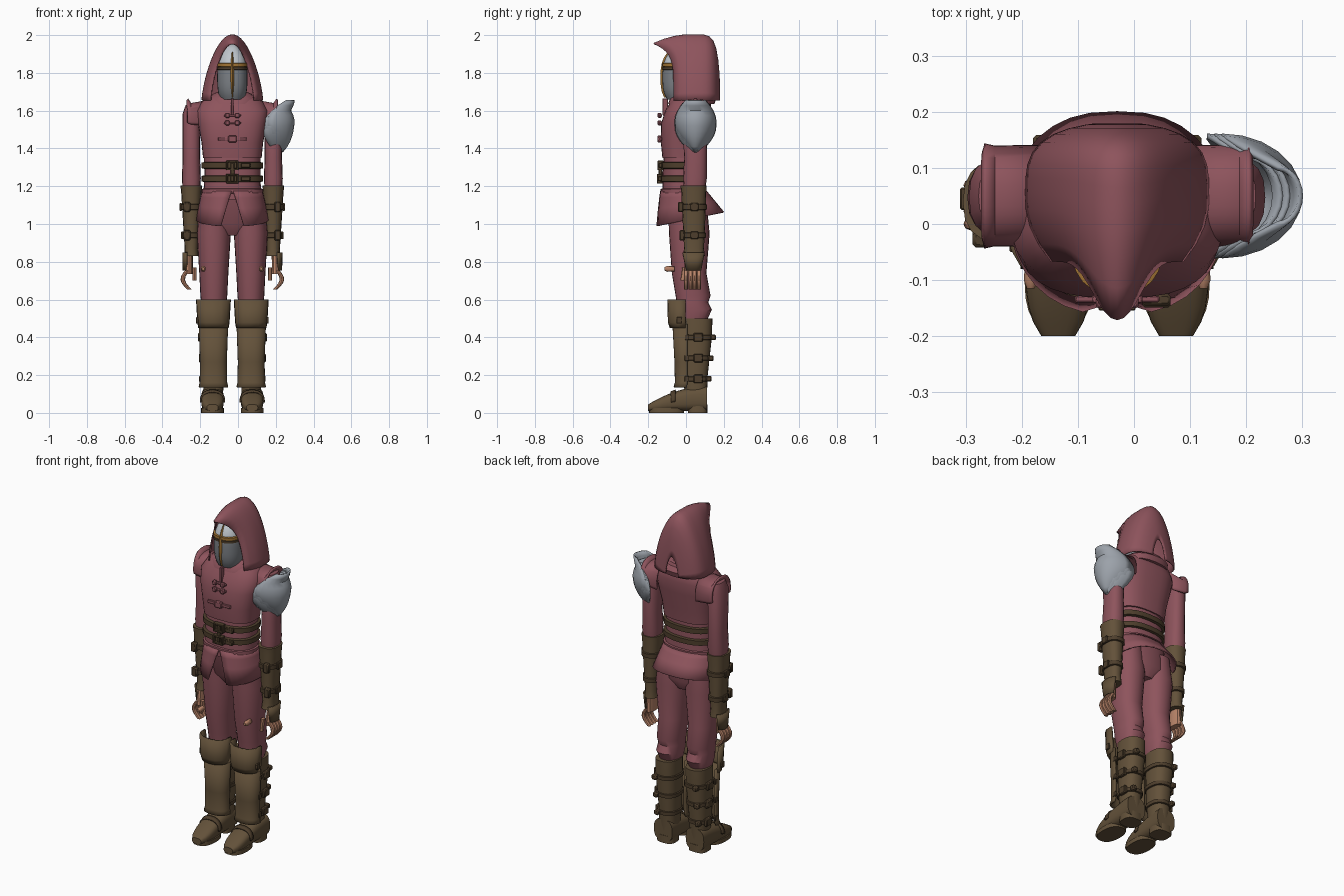
import bpy, bmesh, math
from math import sin, cos, pi, sqrt, copysign

cube = bpy.data.objects.get("Cube")
if cube:
    bpy.data.objects.remove(cube, do_unlink=True)

CENTRE = -.03  # x of the body's centre line
SIDES = ((1, "left"), (-1, "right"))
FRONT_HALF = (-1.7, 1.7)
made = []


def material(name, *rgb):
    mat = bpy.data.materials.new(name)
    mat.use_nodes = True
    mat.diffuse_color = (*rgb, 1)
    mat.node_tree.nodes["Principled BSDF"].inputs["Base Color"].default_value = mat.diffuse_color
    return mat


CLOTH = material("maroon cloth", .27, .088, .108)
LEATHER = material("brown leather", .125, .083, .042)
STRAP = material("dark strap leather", .075, .048, .025)
STEEL = material("steel", .33, .36, .4)
PALE = material("pale steel", .52, .56, .6)
VISOR = material("visor grey", .2, .215, .235)
GOLD = material("gold", .37, .18, .035)
SKIN = material("skin", .48, .23, .14)


def finish(name, bm, mat, thick=0):
    bmesh.ops.recalc_face_normals(bm, faces=bm.faces)
    mesh = bpy.data.meshes.new(name)
    bm.to_mesh(mesh)
    bm.free()
    mesh.materials.append(mat)
    obj = bpy.data.objects.new(name, mesh)
    bpy.context.collection.objects.link(obj)
    if thick:
        shell = obj.modifiers.new("Thickness", "SOLIDIFY")
        shell.thickness = thick
        shell.offset = 0
    made.append(obj)
    return obj


def skin_rows(name, rows, mat, solid=False, thick=0):
    """Join rows of points; solid closes each row and caps the ends."""
    bm = bmesh.new()
    verts = [[bm.verts.new(point) for point in row] for row in rows]
    count = len(rows[0])
    for low, high in zip(verts, verts[1:]):
        for i in range(count if solid else count - 1):
            j = (i + 1) % count
            bm.faces.new((low[i], low[j], high[j], high[i]))
    if solid:
        bm.faces.new(verts[0])
        bm.faces.new(verts[-1])
    return finish(name, bm, mat, thick)


def ring(position, half, front, back):
    return position, half, front, back


def loft(name, rings, mat, side=1, x=0, axis="z", power=2.4, segments=24, arc=None, thick=0):
    """Skin rounded cross-sections; arc keeps only a span of angles."""
    start, end = arc or (0, 2 * pi)
    rows = []
    for position, half, front, back in rings:
        row = []
        for i in range(segments + 1 if arc else segments):
            angle = start + (end - start) * i / segments
            across, along = (copysign(abs(c) ** (2 / power), c) for c in (sin(angle), cos(angle)))
            u, v = x + half * across, (front + back) / 2 - (back - front) / 2 * along
            px, py, pz = {"z": (u, v, position), "y": (u, position, v), "x": (position, u, v)}[axis]
            row.append((CENTRE + side * px, py, pz))
        rows.append(row)
    return skin_rows(name, rows, mat, not arc, thick)


def section(rings, z):
    """Half width, front and back of a lofted part at a height."""
    for a, b in zip(rings, rings[1:]):
        low, high = sorted((a, b))
        if low[0] <= z <= high[0]:
            t = (z - low[0]) / (high[0] - low[0])
            return [p + (q - p) * t for p, q in zip(low[1:], high[1:])]


def strap(name, rings, z, height, mat, side=1, x=0, out=.007):
    """Wrap a band around a lofted part."""
    half, front, back = section(rings, z)
    rows = [ring(z + edge * height / 2, half + grow, front - grow, back + grow)
            for edge, grow in ((-1, 0), (-.8, out), (.8, out), (1, 0))]
    loft(name, rows, mat, side, x)
    return half + out, front - out, back + out


def box(name, mat, side, x, y, z, *size):
    bm = bmesh.new()
    bmesh.ops.create_cube(bm, size=1)
    for v in bm.verts:
        v.co = [c + p * s for c, p, s in zip((CENTRE + side * x, y, z), v.co, size)]
    bmesh.ops.bevel(bm, geom=bm.edges[:], offset=min(size) / 5, segments=1, affect="EDGES")
    finish(name, bm, mat)


# Torso, cropped jacket and pelvis
waist = [ring(1.13, half=.155, front=-.125, back=.1), ring(1.25, half=.148, front=-.125, back=.09),
         ring(1.4, half=.15, front=-.115, back=.095)]
loft("waist_tunic", waist, CLOTH)
loft("jacket", [ring(1.35, half=.155, front=-.125, back=.1), ring(1.43, half=.163, front=-.133, back=.11),
                ring(1.53, half=.182, front=-.132, back=.128), ring(1.6, half=.19, front=-.11, back=.136),
                ring(1.65, half=.16, front=-.08, back=.13), ring(1.7, half=.08, front=-.05, back=.1)],
     CLOTH, power=2.7, segments=32)
loft("pelvis", [ring(.94, half=.05, front=-.05, back=.09), ring(1, half=.15, front=-.09, back=.12),
                ring(1.17, half=.155, front=-.12, back=.105)], CLOTH)
strap("skirt_waistband", waist, 1.175, .025, CLOTH, out=.01)

# Flared skirt, split at the front and shorter at the back
skirt = []
for t in (0, .2, .5, 1):
    split = .01 + .23 * t
    front, back = -.133 - .025 * t, .105 + .093 * t
    row = []
    for i in range(33):
        angle = split + (2 * pi - 2 * split) * i / 32
        drop = (.15 + .037 * cos(angle)) * t
        across = copysign(abs(sin(angle)) ** .8, sin(angle))
        row.append((CENTRE + (.157 + .033 * t) * across,
                    (front + back) / 2 - (back - front) / 2 * cos(angle), 1.175 - drop))
    skirt.append(row)
skin_rows("tunic_skirt", skirt, CLOTH, thick=.008)

# Belts with framed buckles
for z in (1.24, 1.31):
    half, front, back = strap("belt", waist, z, .036, STRAP, out=.014)
    for side, word in SIDES:
        box(word + "_belt_buckle_side", STRAP, side, .028, front, z, .01, .03, .05)
        box("belt_buckle_bar", STRAP, side, 0, front, z + side * .02, .06, .03, .01)
    box("belt_tongue", STRAP, 1, .07, front, z, .05, .02, .026)
box("belt_link", STRAP, 1, 0, front, 1.275, .022, .02, .1)

# Chest fastenings
box("collar_cord", CLOTH, 1, 0, -.11, 1.62, .014, .03, .09)
for z in (1.535, 1.575):
    box("chest_strap", CLOTH, 1, 0, -.134, z, .09, .014, .012)
    for side, word in SIDES:
        box(word + "_chest_toggle", CLOTH, side, .026, -.14, z, .024, .02, .026)
box("chest_buckle", CLOTH, 1, 0, -.14, 1.45, .045, .022, .036)
box("chest_buckle_strap", CLOTH, 1, 0, -.134, 1.45, .15, .012, .018)

# Hood: arches from the peaked brim to the rounded back
hood = []
for i in range(13):
    t = sin(pi / 2 * i / 12)
    u = (t - .45) / (.45 if t < .45 else .56)
    width, height = .16 * (1 - .28 * u * u), .345 - .045 * u * u
    if u > 0:
        width, height = .16 * sqrt(1 - u ** 4), .345 * sqrt(1 - u ** 6)
    arch = []
    for j in range(29):
        angle = pi * j / 28
        rise = sin(angle)
        arch.append((CENTRE + width * cos(angle) * (1 - .22 * rise),
                     .24 * t - .065 - .105 * (1 - t) ** 2 * rise ** 6, 1.655 + height * rise))
    hood.append(arch)
skin_rows("hood", hood, CLOTH, thick=.008)
loft("hood_collar", [ring(1.635, half=.14, front=-.095, back=.15), ring(1.665, half=.135, front=-.085, back=.16),
                     ring(1.69, half=.1, front=-.06, back=.14)], CLOTH)

# Mask with visor, eye slit, brow band and crest
mask = []
for i in range(17):
    t = i / 16
    swell = 1 - 3 * abs(t - .4) ** 3
    mask.append(ring(1.66 + .29 * t, half=.08 * swell, front=-.125 * swell, back=.06))
face = loft("face_mask", mask, PALE, power=2.2)
face.data.materials.append(VISOR)
for polygon in face.data.polygons:
    polygon.material_index = int(polygon.center.z < 1.84)
strap("brow_band", mask, 1.842, .02, GOLD, out=.006)
strap("eye_slit", mask, 1.824, .016, STRAP, out=.003)
crest = []
for i in range(9):
    z = 1.67 + .03 * i
    crest.append(ring(z, half=.003 + .015 * sin(pi * i / 8), front=section(mask, z)[1] - .01, back=-.06))
loft("mask_crest", crest, GOLD, power=1.6, segments=12)

# Arm and leg profiles
sleeve = [ring(1.63, half=.03, front=0, back=.1), ring(1.58, half=.047, front=-.02, back=.115),
          ring(1.35, half=.046, front=-.01, back=.11), ring(1.24, half=.05, front=-.015, back=.11),
          ring(1.17, half=.045, front=-.01, back=.1)]
gauntlet = [ring(1.205, half=.058, front=-.03, back=.11), ring(1.17, half=.054, front=-.025, back=.107),
            ring(.96, half=.041, front=-.015, back=.1), ring(.87, half=.035, front=-.01, back=.095),
            ring(.83, half=.038, front=-.018, back=.1)]
trouser = [ring(1.1, half=.075, front=-.095, back=.11), ring(.95, half=.09, front=-.09, back=.125),
           ring(.74, half=.077, front=-.075, back=.108), ring(.62, half=.071, front=-.055, back=.13),
           ring(.585, half=.067, front=-.05, back=.118), ring(.545, half=.07, front=-.045, back=.137),
           ring(.47, half=.05, front=-.03, back=.1)]
boot = [ring(.07, half=.05, front=0, back=.11), ring(.2, half=.055, front=-.02, back=.115),
        ring(.4, half=.065, front=-.02, back=.137), ring(.5, half=.065, front=-.02, back=.14)]
greave = [ring(.135, half=.073, front=-.06, back=.05), ring(.16, half=.067, front=-.053, back=.05),
          ring(.27, half=.065, front=-.055, back=.05), ring(.47, half=.072, front=-.066, back=.06)]
knee = [ring(.45, half=.075, front=-.08, back=.05), ring(.48, half=.08, front=-.09, back=.06),
        ring(.6, half=.087, front=-.093, back=.06)]

for side, word in SIDES:
    # Arms
    loft(word + "_shoulder_cap", [ring(.13, .085, 1.46, 1.65), ring(.22, .084, 1.48, 1.635),
                                  ring(.238, .088, 1.48, 1.66)],
         CLOTH, side, .05, "x", arc=(pi * .4, pi * 1.6), thick=.012)
    loft(word + "_sleeve", sleeve, CLOTH, side, .217, segments=16)
    loft(word + "_gauntlet", gauntlet, LEATHER, side, .217, segments=16)
    loft(word + "_hand_guard", [ring(.85, half=.041, front=-.02, back=.1), ring(.755, half=.04, front=0, back=.08)],
         LEATHER, side, .22, segments=10, arc=(.4, pi - .4), thick=.008)
    for z in (.94, 1.09):
        half, front, back = strap(word + "_gauntlet_strap", gauntlet, z, .03, STRAP, side, .217)
        box(word + "_gauntlet_buckle", STRAP, side, .24, front, z, .035, .028, .055)
        box(word + "_gauntlet_stud", STRAP, side, .217 + half, .045, z, .014, .04, .04)
    # Hands with curled fingers
    loft(word + "_palm", [ring(.85, half=.022, front=0, back=.075), ring(.735, half=.02, front=-.012, back=.078)],
         SKIN, side, .23, segments=12)
    for finger in range(4):
        y = .023 * finger
        rows = []
        for i in range(7):
            bend = .03 * sin(pi * i / 6)
            rows += [[(CENTRE + side * (.238 + bend - .002 * i + .012 * cos(a)), y + .011 * sin(a), .755 - .017 * i)
                      for a in (pi / 4 * k for k in range(8))]]
        skin_rows(word + "_finger", rows, SKIN, solid=True)
    loft(word + "_thumb", [ring(.77, half=.01, front=-.02, back=.01), ring(.7, half=.01, front=-.03, back=-.01)],
         SKIN, side, .2, segments=8)
    loft(word + "_thigh_toggle", [ring(-.115, .007, .755, .77), ring(-.1, .013, .747, .778),
                                  ring(-.06, .01, .75, .775)], SKIN, side, .154, "y", segments=10)
    # Legs and boots
    loft(word + "_trouser_leg", trouser, CLOTH, side, .098, power=2.2)
    loft(word + "_boot_shaft", boot, LEATHER, side, .1)
    loft(word + "_greave", greave, LEATHER, side, .1, arc=FRONT_HALF, thick=.012)
    loft(word + "_knee_guard", knee, LEATHER, side, .1, segments=8, arc=FRONT_HALF, thick=.012)
    box(word + "_knee_stud", STRAP, side, .185, -.035, .49, .014, .03, .035)
    for z in (.18, .29, .4):
        half, front, back = strap(word + "_boot_strap", boot, z, .026, STRAP, side, .1)
        box(word + "_boot_buckle", STRAP, side, .1 + half, .065, z, .022, .05, .045)
        box(word + "_boot_strap_end", STRAP, side, .135, back, z, .03, .03, .03)
        box(word + "_boot_rivet", STRAP, side, .17, .005, z, .012, .024, .03)
    # Feet
    foot = []
    for i in range(13):
        t = i / 12
        foot.append(ring(.11 - .31 * t, .06 - .03 * t ** 8, .01, .14 - .095 * t * t))
    loft(word + "_foot", foot, LEATHER, side, .105, "y", power=2.8)
    loft(word + "_sole", [ring(z, half=.06, front=-.195, back=-.01) for z in (0, .025)], LEATHER, side, .105)
    loft(word + "_heel", [ring(z, half=.055, front=.01, back=.113) for z in (0, .045)], LEATHER, side, .105, power=3)
    loft(word + "_foot_strap", [ring(-.08, .063, 0, .11), ring(-.055, .063, 0, .12)],
         STRAP, side, .105, "y", arc=(pi / 2, pi * 1.5), thick=.008)

# Layered left pauldron
for layer in range(3):
    rows = []
    for i in range(min(layer, 1), 11):
        t = i / 10
        reach = .107 * sin(pi * (.15 + .84 * t))
        outer = .297 - .06 * t ** 4 - .02 * max(0, 1 - 6 * abs(t - .2))
        inner = .185 + (.5 - .23 * t) * (t - .45) ** 2
        arc = [pi * (j / 12 - .5) for j in range(13)]
        rows.append([(inner - .03 + (outer - inner + .03) * cos(a) - .013 * layer, .05 + reach * sin(a),
                      1.655 - .27 * t - .012 * layer) for a in arc])
    skin_rows("pauldron_plate", rows, STEEL, thick=.009)

# Smooth shading with crisp edges
bpy.ops.object.select_all(action="DESELECT")
for obj in made:
    obj.select_set(True)
bpy.context.view_layer.objects.active = made[0]
bpy.ops.object.shade_smooth_by_angle(angle=math.radians(40))
